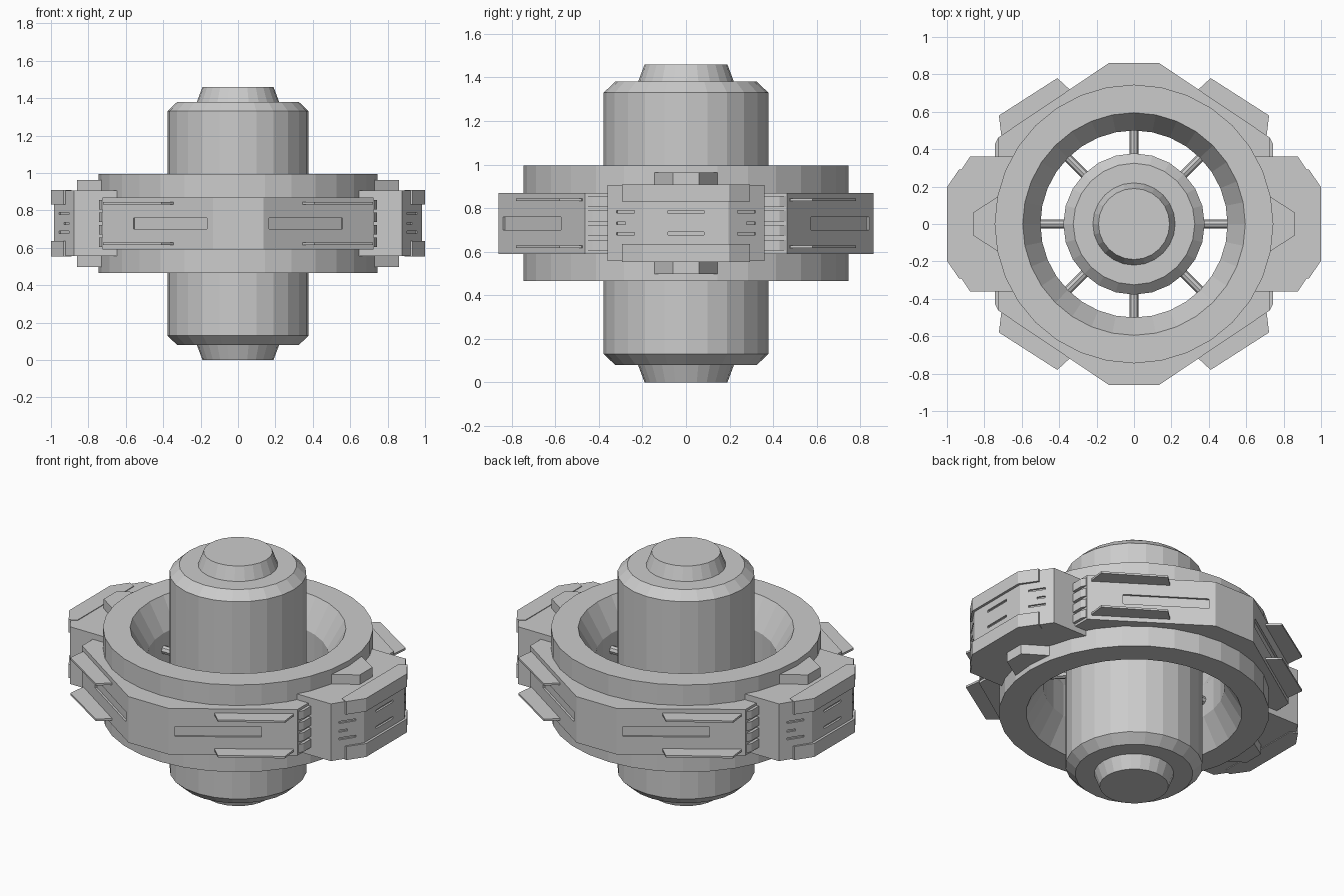
import bpy, bmesh
from math import pi, cos, sin, hypot
from mathutils import Matrix

if "Cube" in bpy.data.objects:
    bpy.data.objects.remove(bpy.data.objects["Cube"], do_unlink=True)

grey = bpy.data.materials.new("station_grey")
grey.use_nodes = True
grey.diffuse_color = (0.6, 0.6, 0.6, 1)
grey.node_tree.nodes["Principled BSDF"].inputs["Base Color"].default_value = (0.6, 0.6, 0.6, 1)

MID = 0.73                      # height of the symmetry plane
SIDES = (1, -1)
CORNERS = [(sx, sy) for sx in SIDES for sy in SIDES]


def finish(name, bm):
    bmesh.ops.recalc_face_normals(bm, faces=bm.faces)
    mesh = bpy.data.meshes.new(name)
    bm.to_mesh(mesh)
    bm.free()
    mesh.materials.append(grey)
    obj = bpy.data.objects.new(name, mesh)
    bpy.context.collection.objects.link(obj)
    return obj


def lathe(name, profile, sides, closed=False):
    """Spin a (radius, z) profile; cap the ends unless it is a closed loop."""
    bm = bmesh.new()
    rings = [[bm.verts.new((r * cos(2 * pi * i / sides), r * sin(2 * pi * i / sides), z))
              for i in range(sides)] for r, z in profile]
    pairs = list(zip(rings, rings[1:]))
    if closed:
        pairs.append((rings[-1], rings[0]))
    else:
        bm.faces.new(rings[0])
        bm.faces.new(rings[-1])
    for a, b in pairs:
        for i in range(sides):
            j = (i + 1) % sides
            bm.faces.new((a[i], a[j], b[j], b[i]))
    return finish(name, bm)


def prism(bm, pts, z0, z1, sx=1, sy=1):
    low = [bm.verts.new((x * sx, y * sy, z0)) for x, y in pts]
    top = [bm.verts.new((x * sx, y * sy, z1)) for x, y in pts]
    bm.faces.new(low)
    bm.faces.new(top)
    for i in range(len(pts)):
        j = (i + 1) % len(pts)
        bm.faces.new((low[i], low[j], top[j], top[i]))


def strip(a, b, t0, t1, depth):
    """Plan outline straddling segment a-b, between fractions t0 and t1."""
    dx, dy = b[0] - a[0], b[1] - a[1]
    n = depth / hypot(dx, dy)
    p = [(a[0] + dx * t, a[1] + dy * t) for t in (t0, t1)]
    return [(p[0][0] - dy * n, p[0][1] + dx * n), (p[1][0] - dy * n, p[1][1] + dx * n),
            (p[1][0] + dy * n, p[1][1] - dx * n), (p[0][0] + dy * n, p[0][1] - dx * n)]


def carve(obj, cutter):
    cutter.hide_render = True
    mod = obj.modifiers.new("slots", 'BOOLEAN')
    mod.operation, mod.solver, mod.object = 'DIFFERENCE', 'EXACT', cutter
    bpy.context.view_layer.update()
    deps = bpy.context.evaluated_depsgraph_get()
    mesh = bpy.data.meshes.new_from_object(obj.evaluated_get(deps))
    obj.modifiers.clear()
    obj.data = mesh
    bpy.data.objects.remove(cutter, do_unlink=True)


def mirror_outline(half):
    return half + [(x, -y) for x, y in reversed(half)]


# Central core with stepped caps
half_core = [(0.19, 0), (0.22, 0.08), (0.325, 0.08), (0.378, 0.13)]
lathe("core", half_core + [(r, 2 * MID - z) for r, z in reversed(half_core)], 24)

# Ring with a flared bore
lathe("ring", [(0.745, 0.465), (0.745, 0.995), (0.595, 0.995), (0.5, 0.83),
               (0.5, 0.63), (0.595, 0.465)], 32, closed=True)

# Spokes joining core and ring
bm = bmesh.new()
for i in range(8):
    m = (Matrix.Rotation(i * pi / 4, 4, 'Z') @ Matrix.Translation((0.44, 0, MID))
         @ Matrix.Rotation(pi / 2, 4, 'Y'))
    bmesh.ops.create_cone(bm, cap_ends=True, segments=8, radius1=0.024, radius2=0.024,
                          depth=0.18, matrix=m)
finish("spokes", bm)

# Faceted armour band around the ring
A, B = (0.135, 0.86), (0.725, 0.463)
quarter = [B, A]
outline = quarter + [(-x, y) for x, y in reversed(quarter)]
outline = mirror_outline(outline)
bm = bmesh.new()
loops = [[bm.verts.new((x * s, y * s, z)) for x, y in outline]
         for s, z in ((1, 0.59), (1, 0.87), (0.83, 0.87), (0.83, 0.59))]
for k in range(4):
    a, b = loops[k], loops[(k + 1) % 4]
    for i in range(len(outline)):
        j = (i + 1) % len(outline)
        bm.faces.new((a[i], a[j], b[j], b[i]))
band = finish("armour_band", bm)

# Long recess in each diagonal face
bm = bmesh.new()
for sx, sy in CORNERS:
    prism(bm, strip(A, B, 0.05, 0.72, 0.012), 0.70, 0.76, sx, sy)
carve(band, finish("band_cutter", bm))

# Paired horizontal fins on the diagonal faces
fin = [(0.33, 0.70), (0.345, 0.72), (0.41, 0.78), (0.722, 0.58), (0.71, 0.48), (0.69, 0.46)]
bm = bmesh.new()
for sx, sy in CORNERS:
    for z in (MID - 0.108, MID + 0.108):
        prism(bm, fin, z - 0.006, z + 0.006, sx, sy)
finish("fins", bm)

# Stacked vent bars beside the pods
bar = [(0.69, 0.35), (0.742, 0.35), (0.742, 0.43), (0.728, 0.458), (0.69, 0.458)]
bm = bmesh.new()
for sx, sy in CORNERS:
    for k in (-1.5, -0.5, 0.5, 1.5):
        z = MID + k * 0.067
        prism(bm, bar, z - 0.025, z + 0.025, sx, sy)
finish("vent_bars", bm)

# Side pods with cut slots
P, Q = (0.877, 0.36), (0.985, 0.195)
for sx, side in ((1, "left"), (-1, "right")):
    bm = bmesh.new()
    prism(bm, mirror_outline([(0.62, 0.36), P, Q]), 0.557, 0.905, sx)
    pod = finish(side + "_pod", bm)

    bm = bmesh.new()
    for z in (MID - 0.047, MID + 0.053):
        prism(bm, strip(Q, (Q[0], -Q[1]), 0.29, 0.71, 0.012), z - 0.007, z + 0.007, sx)
    for sy in SIDES:
        for z, end in ((MID - 0.047, 0.75), (MID, 0.5), (MID + 0.053, 0.75)):
            prism(bm, strip(P, Q, 0.25, end, 0.01), z - 0.006, z + 0.006, sx, sy)
    carve(pod, finish("pod_cutter", bm))

    # Clamps wrapping the pod's top and bottom edges
    bm = bmesh.new()
    clamp = mirror_outline([(0.89, 0.27), (0.922, 0.29), (0.934, 0.293), (1.0, 0.197)])
    for z0, z1 in ((0.553, 0.635), (0.83, 0.909)):
        prism(bm, clamp, z0, z1, sx)
    finish(side + "_clamps", bm)

    # Tapered blocks above and below the pod
    bm = bmesh.new()
    block = mirror_outline([(0.68, 0.145), (0.73, 0.145), (0.862, 0.06)])
    for z0, z1 in ((0.497, 0.57), (0.89, 0.963)):
        prism(bm, block, z0, z1, sx)
    finish(side + "_pod_blocks", bm)
